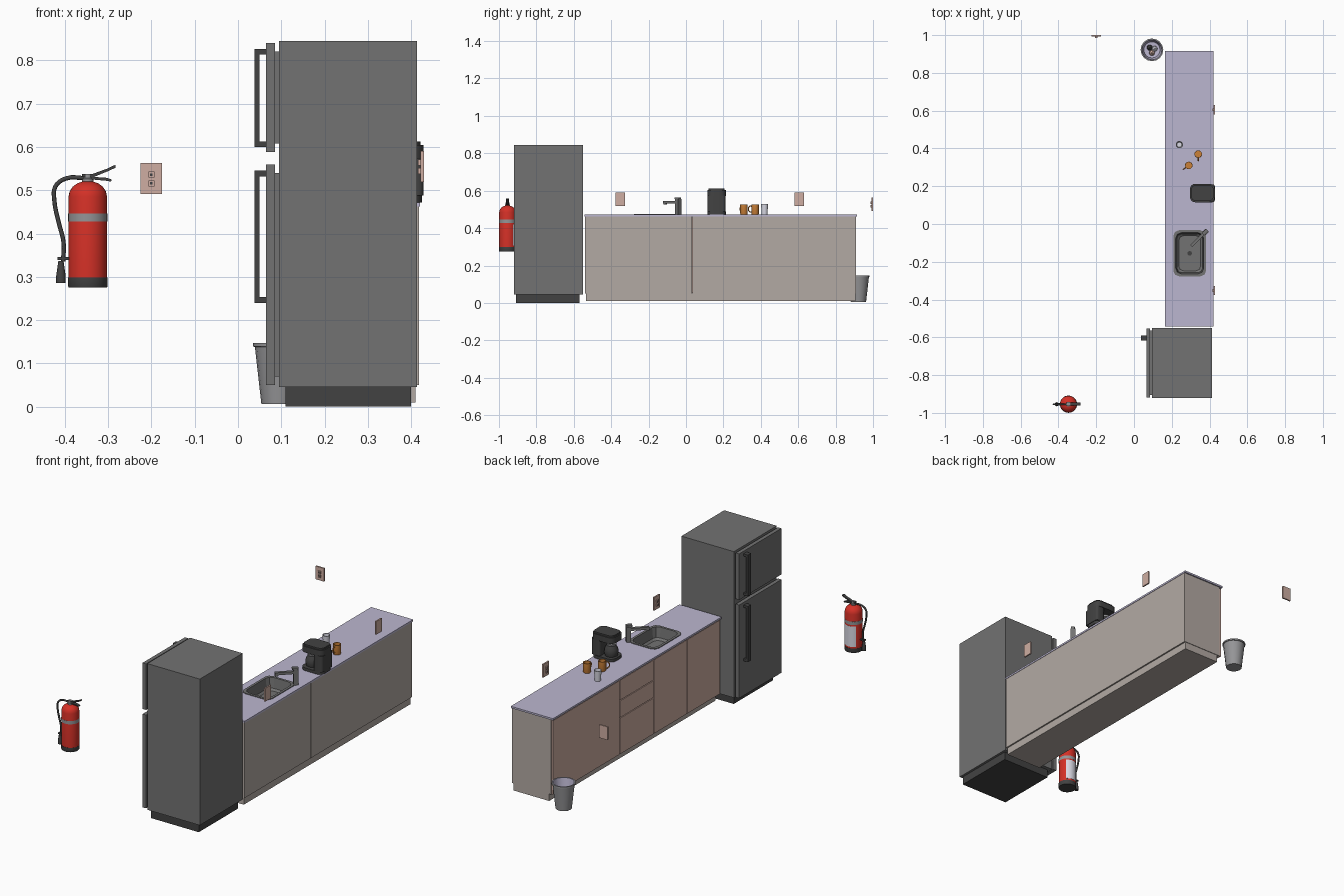
import bpy, bmesh, math
from mathutils import Vector

if "Cube" in bpy.data.objects:
    bpy.data.objects.remove(bpy.data.objects["Cube"])


def mat(name, r, g, b):
    m = bpy.data.materials.new(name)
    m.diffuse_color = (r, g, b, 1)
    m.use_nodes = True
    m.node_tree.nodes["Principled BSDF"].inputs["Base Color"].default_value = m.diffuse_color
    return m


GRAY = mat("steel gray", 0.17, 0.17, 0.17)
DARK = mat("charcoal", 0.055, 0.055, 0.055)
BEIGE = mat("cabinet beige", 0.45, 0.40, 0.37)
PINK = mat("pinkish tan", 0.62, 0.42, 0.36)
LAV = mat("lavender counter", 0.50, 0.47, 0.63)
RED = mat("red", 0.66, 0.03, 0.02)
ORANGE = mat("orange", 0.60, 0.22, 0.04)
WHITE = mat("off white", 0.70, 0.70, 0.78)
SILVER = mat("light gray", 0.30, 0.30, 0.31)


def finish(name, bm, m, smooth=False):
    bmesh.ops.recalc_face_normals(bm, faces=bm.faces)
    me = bpy.data.meshes.new(name)
    bm.to_mesh(me)
    bm.free()
    me.materials.append(m)
    ob = bpy.data.objects.new(name, me)
    bpy.context.collection.objects.link(ob)
    if smooth:
        activate(ob)
        bpy.ops.object.shade_smooth_by_angle(angle=math.radians(35))
    return ob


def activate(ob):
    bpy.ops.object.select_all(action='DESELECT')
    ob.select_set(True)
    bpy.context.view_layer.objects.active = ob


def box(name, x0, x1, y0, y1, z0, z1, m):
    return prism(name, [(x0, y0), (x1, y0), (x1, y1), (x0, y1)], z0, z1, m)


def prism(name, pts, z0, z1, m, smooth=False):
    bm = bmesh.new()
    lo = [bm.verts.new((x, y, z0)) for x, y in pts]
    hi = [bm.verts.new((x, y, z1)) for x, y in pts]
    bm.faces.new(lo[::-1])
    bm.faces.new(hi)
    for i in range(len(pts)):
        j = (i + 1) % len(pts)
        bm.faces.new((lo[i], lo[j], hi[j], hi[i]))
    return finish(name, bm, m, smooth)


def rrect(x0, x1, y0, y1, r, n=3):
    pts = []
    corners = [(x1 - r, y1 - r), (x0 + r, y1 - r), (x0 + r, y0 + r), (x1 - r, y0 + r)]
    for k, (cx, cy) in enumerate(corners):
        for i in range(n + 1):
            a = math.pi / 2 * (k + i / n)
            pts.append((cx + r * math.cos(a), cy + r * math.sin(a)))
    return pts


def lathe(name, prof, cx, cy, m, n=24, a0=0.0, a1=2 * math.pi):
    """Spin (radius, z) points about a vertical axis, fully or over part of a turn."""
    bm = bmesh.new()
    full = a1 - a0 > 6.28
    cols = []
    for i in range(n if full else n + 1):
        a = a0 + (a1 - a0) * i / n
        cols.append([bm.verts.new((cx + r * math.cos(a), cy + r * math.sin(a), z)) for r, z in prof])
    for i in range(n):
        c, d = cols[i], cols[(i + 1) % len(cols)]
        for k in range(len(prof) - 1):
            bm.faces.new((c[k], d[k], d[k + 1], c[k + 1]))
    bmesh.ops.remove_doubles(bm, verts=bm.verts, dist=1e-5)
    return finish(name, bm, m, True)


def tube(name, pts, r, m, smooth_path=True):
    cu = bpy.data.curves.new(name, 'CURVE')
    cu.dimensions = '3D'
    cu.bevel_depth = r
    cu.bevel_resolution = 2
    cu.use_fill_caps = True
    cu.resolution_u = 4
    if smooth_path:
        sp = cu.splines.new('BEZIER')
        sp.bezier_points.add(len(pts) - 1)
        for p, c in zip(sp.bezier_points, pts):
            p.co = c
            p.handle_left_type = p.handle_right_type = 'AUTO'
    else:
        sp = cu.splines.new('POLY')
        sp.points.add(len(pts) - 1)
        for p, c in zip(sp.points, pts):
            p.co = (*c, 1)
    cu.materials.append(m)
    ob = bpy.data.objects.new(name, cu)
    bpy.context.collection.objects.link(ob)
    activate(ob)
    bpy.ops.object.convert(target='MESH')
    return bpy.context.object


# Fridge, doors facing -x
box("fridge_body", 0.095, 0.413, -0.92, -0.55, 0.045, 0.845, GRAY)
box("fridge_base", 0.11, 0.40, -0.91, -0.57, 0, 0.045, DARK)
for tag, z0, z1, h0, h1 in (("lower", 0.05, 0.56, 0.24, 0.545), ("upper", 0.588, 0.84, 0.60, 0.826)):
    box(f"fridge_{tag}_door", 0.065, 0.086, -0.918, -0.552, z0, z1, GRAY)
    box(f"fridge_{tag}_seal", 0.086, 0.095, -0.905, -0.565, z0 + 0.02, z1 - 0.02, GRAY)
    box(f"fridge_{tag}_handle", 0.038, 0.05, -0.617, -0.59, h0, h1, DARK)
    for k, z in enumerate((h0, h1 - 0.013)):
        box(f"fridge_{tag}_handle_mount_{k}", 0.05, 0.065, -0.617, -0.59, z, z + 0.013, DARK)

# Cabinet and countertop, with the sink hole cut through
cab = [box("cabinet_left", 0.18, 0.418, -0.54, 0.031, 0.05, 0.462, BEIGE),
       box("cabinet_right", 0.18, 0.418, 0.034, 0.908, 0.05, 0.462, BEIGE),
       box("countertop", 0.165, 0.42, -0.543, 0.915, 0.462, 0.472, LAV)]
box("toe_kick", 0.195, 0.41, -0.535, 0.905, 0.01, 0.05, BEIGE)
cutter = prism("sink_cutter", rrect(0.215, 0.375, -0.27, -0.04, 0.03, 2), 0.395, 0.5, GRAY)
for ob in (cab[0], cab[2]):
    md = ob.modifiers.new("sink_hole", 'BOOLEAN')
    md.object = cutter
    md.solver = 'EXACT'
    activate(ob)
    bpy.ops.object.modifier_apply(modifier=md.name)
bpy.data.objects.remove(cutter)

# Cabinet doors and drawers on the -x front
g = 0.002
panels = [(0.33, 0.908, 0.05, 0.458), (0.037, 0.33, 0.05, 0.25), (0.037, 0.33, 0.25, 0.345),
          (0.037, 0.33, 0.345, 0.458), (-0.253, 0.037, 0.05, 0.458), (-0.54, -0.253, 0.05, 0.458)]
for i, (y0, y1, z0, z1) in enumerate(panels):
    box(f"cabinet_front_{i}", 0.17, 0.18, y0 + g, y1 - g, z0 + g, z1 - g, PINK)

# Sink: rim flange, sloping walls and floor from nested loops
bm = bmesh.new()
rings = []
for d, z in ((-0.007, 0.472), (-0.007, 0.476), (0.006, 0.476), (0.012, 0.42), (0.022, 0.41)):
    pts = rrect(0.215 + d, 0.375 - d, -0.27 + d, -0.04 - d, 0.03 if d < 0.01 else 0.025, 2)
    rings.append([bm.verts.new((x, y, z)) for x, y in pts])
for a, b in zip(rings, rings[1:]):
    for i in range(len(a)):
        j = (i + 1) % len(a)
        bm.faces.new((a[i], a[j], b[j], b[i]))
bm.faces.new(rings[-1])
finish("sink_basin", bm, GRAY)
lathe("sink_drain", [(0.012, 0.411), (0.012, 0.413), (0, 0.413)], 0.295, -0.155, DARK, 12)


# Faucet turned 45 degrees toward the basin
def slant_box(name, c, u0, u1, w, z0, z1, m):
    u, v = Vector((-0.707, -0.707)), Vector((0.707, -0.707))
    pts = [tuple(Vector(c) + u * a + v * b) for a, b in ((u0, -w), (u1, -w), (u1, w), (u0, w))]
    return prism(name, pts, z0, z1, m)


fc = (0.378, -0.042)
slant_box("faucet_column", fc, -0.012, 0.012, 0.012, 0.472, 0.555, GRAY)
slant_box("faucet_lever", fc, -0.014, 0.018, 0.009, 0.555, 0.565, GRAY)
slant_box("faucet_spout", fc, 0.012, 0.105, 0.008, 0.532, 0.546, GRAY)
slant_box("faucet_tip", fc, 0.09, 0.105, 0.007, 0.526, 0.532, GRAY)

# Coffee maker
prism("coffee_base", rrect(0.296, 0.425, 0.115, 0.213, 0.03, 4), 0.472, 0.488, DARK, True)
prism("coffee_column", rrect(0.375, 0.428, 0.115, 0.21, 0.012, 3), 0.488, 0.575, DARK, True)
prism("coffee_head", rrect(0.296, 0.428, 0.115, 0.213, 0.028, 4), 0.572, 0.605, DARK, True)
prism("coffee_lid", rrect(0.302, 0.422, 0.121, 0.207, 0.026, 4), 0.605, 0.613, DARK, True)
lathe("coffee_pot", [(0, 0.489), (0.032, 0.489), (0.036, 0.505), (0.034, 0.525), (0.024, 0.545)],
      0.337, 0.164, DARK, 20)
lathe("coffee_pot_collar", [(0.024, 0.545), (0.027, 0.556), (0, 0.558)], 0.337, 0.164, SILVER, 20)

# Mugs and drinking glass
for i, (x, y, a) in enumerate(((0.29, 0.31, math.radians(215)), (0.34, 0.37, math.radians(270)))):
    lathe(f"mug_{i}", [(0, 0.472), (0.018, 0.472), (0.02, 0.477), (0.02, 0.526), (0.017, 0.526),
                       (0.017, 0.48), (0, 0.48)], x, y, ORANGE, 20)
    path = [(0.018, 0.517), (0.03, 0.516), (0.036, 0.502), (0.03, 0.488), (0.018, 0.485)]
    tube(f"mug_handle_{i}", [(x + r * math.cos(a), y + r * math.sin(a), z) for r, z in path], 0.003, ORANGE)
lathe("drinking_glass", [(0, 0.472), (0.015, 0.472), (0.019, 0.53), (0.0165, 0.53), (0.013, 0.478), (0, 0.478)],
      0.24, 0.42, WHITE, 20)


# Wall outlets: plate, raised middle and two sockets
def outlet(name, place):
    for tag, w, zc, h, d0, d1, m in (("plate", 0.025, 0, 0.036, 0, 0.008, PINK),
                                     ("socket_top", 0.007, 0.009, 0.007, 0.008, 0.014, PINK),
                                     ("socket_bottom", 0.007, -0.011, 0.007, 0.008, 0.014, PINK),
                                     ("slot_top", 0.003, 0.009, 0.003, 0.014, 0.0145, DARK),
                                     ("slot_bottom", 0.003, -0.011, 0.003, 0.014, 0.0145, DARK)):
        (x0, x1, y0, y1), z = place(w, d0, d1)
        box(f"{name}_{tag}", x0, x1, y0, y1, z + zc - h, z + zc + h, m)


outlet("back_outlet", lambda w, a, b: ((-0.2 - w, -0.2 + w, 1 - b, 1 - a), 0.527))
for i, yc in enumerate((-0.352, 0.605)):
    outlet(f"side_outlet_{i}", lambda w, a, b: ((0.43 - b, 0.43 - a, yc - w, yc + w), 0.555))

# Trash can with liner and litter
cx, cy = 0.095, 0.922
lathe("trash_can", [(0, 0.006), (0.041, 0.006), (0.056, 0.138), (0.06, 0.139), (0.06, 0.147), (0.055, 0.147)],
      cx, cy, SILVER, 16)
lathe("trash_liner", [(0.057, 0.147), (0.053, 0.147), (0.043, 0.07), (0, 0.065)], cx, cy, LAV, 16)
for i, (dx, dy, m) in enumerate(((-0.012, 0.012, DARK), (0.014, 0.006, WHITE), (0.0, -0.016, PINK))):
    bm = bmesh.new()
    bmesh.ops.create_icosphere(bm, subdivisions=1, radius=0.017)
    bmesh.ops.translate(bm, verts=bm.verts, vec=(cx + dx, cy + dy, 0.08))
    finish(f"litter_{i}", bm, m)

# Fire extinguisher
ex, ey = -0.347, -0.954
lathe("extinguisher_foot", [(0, 0.275), (0.044, 0.275), (0.0455, 0.278), (0.0455, 0.299), (0.044, 0.299)], ex, ey, DARK, 32)
lathe("extinguisher_body", [(0.0445, 0.297), (0.0445, 0.485), (0.042, 0.497), (0.035, 0.508), (0.024, 0.516),
                            (0.012, 0.52), (0, 0.52)], ex, ey, RED, 32)
lathe("extinguisher_band", [(0.0445, 0.428), (0.0452, 0.428), (0.0452, 0.446), (0.0445, 0.446)], ex, ey, SILVER, 32)
lathe("extinguisher_label", [(0.0445, 0.308), (0.0452, 0.308), (0.0452, 0.42), (0.0445, 0.42)], ex, ey, WHITE, 14,
      math.radians(40), math.radians(140))
lathe("extinguisher_valve", [(0.013, 0.517), (0.013, 0.526), (0.01, 0.528), (0.01, 0.538), (0, 0.538)], ex, ey, SILVER, 16)


# Side profiles in x-z, given thickness along y
def plate(name, pts, w, m):
    bm = bmesh.new()
    f = bm.faces.new([bm.verts.new((x, ey - w, z)) for x, z in pts])
    ext = bmesh.ops.extrude_face_region(bm, geom=[f])
    bmesh.ops.translate(bm, verts=[v for v in ext['geom'] if isinstance(v, bmesh.types.BMVert)], vec=(0, 2 * w, 0))
    return finish(name, bm, m)


plate("extinguisher_lever", [(-0.36, 0.531), (-0.332, 0.531), (-0.298, 0.545), (-0.283, 0.552),
                             (-0.283, 0.559), (-0.302, 0.55), (-0.335, 0.538), (-0.36, 0.538)], 0.008, DARK)
plate("extinguisher_grip", [(-0.34, 0.525), (-0.305, 0.522), (-0.293, 0.52), (-0.292, 0.525),
                            (-0.305, 0.529), (-0.34, 0.531)], 0.008, DARK)
tube("extinguisher_hose", [(x, ey, z) for x, z in ((-0.352, 0.528), (-0.398, 0.527), (-0.422, 0.508), (-0.424, 0.475),
                                                  (-0.414, 0.425), (-0.403, 0.38), (-0.404, 0.335))], 0.005, DARK)
lathe("extinguisher_nozzle", [(0, 0.337), (0.006, 0.337), (0.011, 0.302), (0.011, 0.286), (0, 0.286)], -0.409, ey, DARK, 12)
box("extinguisher_hose_clip", -0.417, -0.389, ey - 0.007, ey + 0.007, 0.339, 0.346, DARK)
